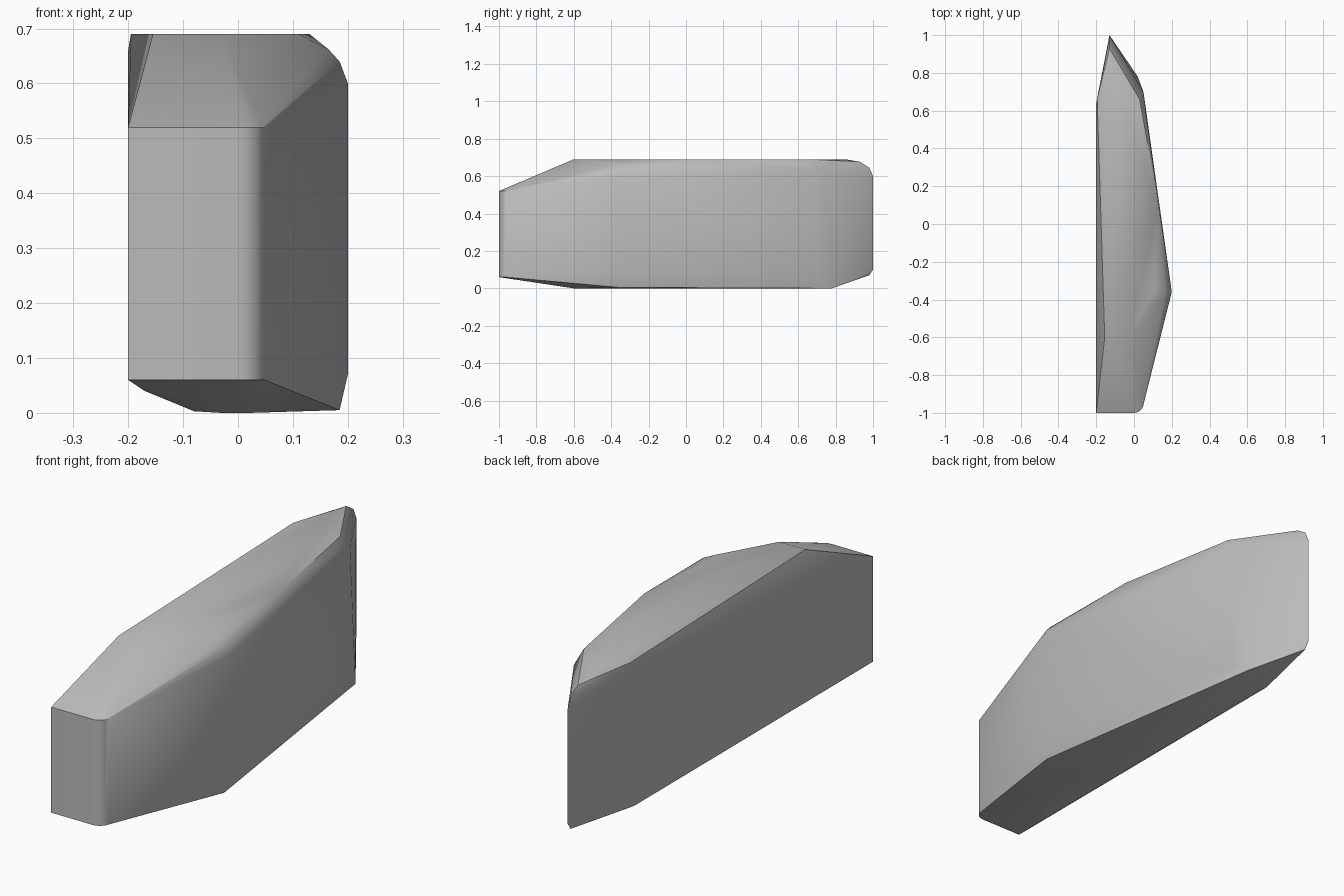
import bpy
import bmesh
import math

cube = bpy.data.objects.get("Cube")
if cube:
    bpy.data.objects.remove(cube, do_unlink=True)

# One flat grey
grey = bpy.data.materials.new("plain grey")
grey.use_nodes = True
colour = (0.5, 0.5, 0.5, 1)
grey.diffuse_color = colour
grey.node_tree.nodes["Principled BSDF"].inputs["Base Color"].default_value = colour

points = []


def column(x, y, *heights):
    points.extend((x, y, z) for z in heights)


# Front end with a rounded corner
column(-0.2, -1, 0.06, 0.52)
for i in range(7):
    a = math.radians(15 * i)
    column(0.05 * math.sin(a), -0.95 - 0.05 * math.cos(a), 0.06, 0.52)

# Widest part of the bulging side, rounded over at the top
column(0.2, -0.36, 0.07, 0.6)
column(0.185, -0.36, 0.005, 0.64)
column(0.165, -0.355, 0.662)
column(0.11, -0.35, 0.69)

# Flat top and the edge it shares with the sides
for x, y in ((-0.155, -0.6), (-0.03, -0.6), (0.13, 0.1),
             (0.03, 0.66), (-0.195, 0.66), (-0.13, 0.85)):
    column(x, y, 0.69)

# Tapered back end
column(-0.2, 0.64, 0.06, 0.66)
column(0.05, 0.7, 0.06, 0.63)
column(0.06, 0.61, 0.66)
column(-0.13, 1, 0.1, 0.6)
column(-0.13, 0.98, 0.07, 0.645)
column(-0.13, 0.93, 0.677)

# Underside, rising towards the flat side
for x, front, back, z in ((-0.17, -0.85, 0.63, 0.04),
                          (-0.08, -0.62, 0.7, 0.003),
                          (-0.03, -0.6, 0.78, 0),
                          (0.02, -0.55, 0.78, 0)):
    column(x, front, z)
    column(x, back, z)

# Skin the points into one solid
bm = bmesh.new()
for p in points:
    bm.verts.new(p)
hull = bmesh.ops.convex_hull(bm, input=bm.verts[:])
loose = [v for v in bm.verts if not v.link_faces]
bmesh.ops.delete(bm, geom=loose, context="VERTS")
bmesh.ops.dissolve_limit(bm, angle_limit=math.radians(1),
                         verts=bm.verts[:], edges=bm.edges[:])
bmesh.ops.recalc_face_normals(bm, faces=bm.faces[:])
mesh = bpy.data.meshes.new("wedge_body")
bm.to_mesh(mesh)
bm.free()
mesh.materials.append(grey)

body = bpy.data.objects.new("wedge_body", mesh)
bpy.context.collection.objects.link(body)
bpy.context.view_layer.objects.active = body
body.select_set(True)

# Soften the gentle edges and keep the hard ones
bpy.ops.object.shade_smooth_by_angle(angle=math.radians(30))
